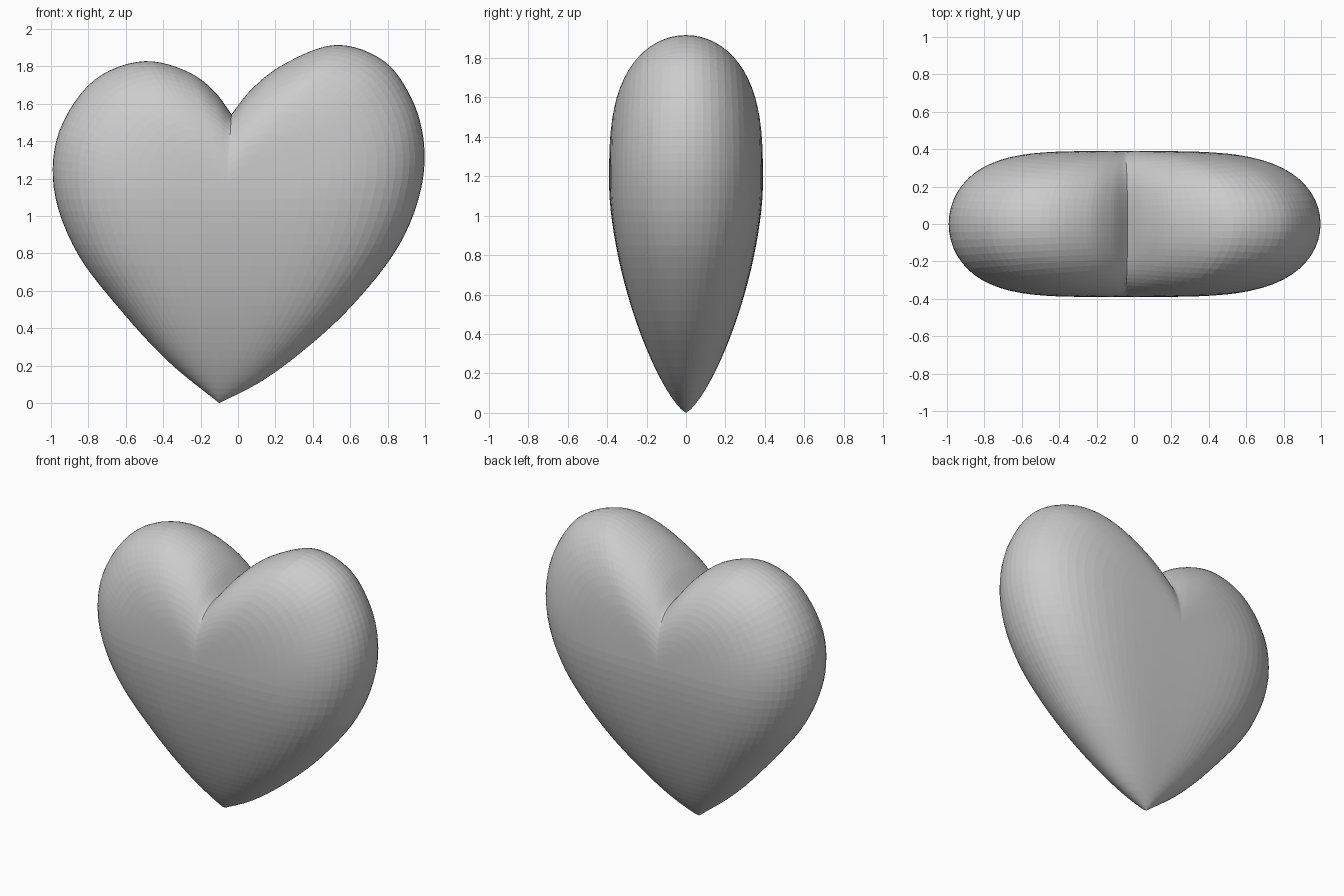
import bpy, bmesh, math
from mathutils import Vector

cube = bpy.data.objects.get("Cube")
if cube:
    bpy.data.objects.remove(cube, do_unlink=True)

MID_Z, MID_X, TIP_X, DEPTH = 1.15, -0.06, -0.10, 0.39
RINGS, ROWS = 20, 24

# Outline knots: lobes run from mid height up to the notch, flanks from tip to mid height
NOTCH = (-0.035, 1.545)
LOBES = {
    1: [(0.98, MID_Z), (0.993, 1.40), (0.93, 1.625), (0.785, 1.825), (0.53, 1.915),
        (0.225, 1.80), (0.065, 1.67), NOTCH],
    -1: [(-0.985, MID_Z), (-0.957, 1.45), (-0.765, 1.73), (-0.5, 1.828),
         (-0.255, 1.765), (-0.125, 1.665), NOTCH],
}
FLANKS = {
    1: [(TIP_X, 0), (0.115, 0.11), (0.33, 0.265), (0.6, 0.51), (0.865, 0.85), (0.98, MID_Z)],
    -1: [(TIP_X, 0), (-0.365, 0.215), (-0.63, 0.5), (-0.87, 0.82), (-0.985, MID_Z)],
}
NOTCH_ANGLE = math.atan2(NOTCH[1] - MID_Z, NOTCH[0] - MID_X)


def spline(knots, before, after, steps):
    """Centripetal curve through the knots."""
    k = [Vector(p) for p in [before] + knots + [after]]
    out = []
    for i in range(1, len(k) - 2):
        pts = k[i - 1:i + 3]
        times = [0.0]
        for a, b in zip(pts, pts[1:]):
            times.append(times[-1] + math.sqrt((b - a).length))
        for j in range(steps):
            t = times[1] + (times[2] - times[1]) * j / steps

            def blend(a, b, lo, hi):
                return a.lerp(b, (t - times[lo]) / (times[hi] - times[lo]))

            first, second, third = [blend(pts[n], pts[n + 1], n, n + 1) for n in range(3)]
            out.append(blend(blend(first, second, 0, 2), blend(second, third, 1, 3), 1, 2))
    return out + [k[-2]]


def x_at(curve, z):
    """Outline x at a given height."""
    for a, b in zip(curve, curve[1:]):
        if z <= b.y:
            return a.x + (b.x - a.x) * (z - a.y) / (b.y - a.y)
    return curve[-1].x


def bulge(r, power):
    return math.sqrt(1 - r ** power) if r < 1 else 0.0


radii = [math.sin(math.pi / 2 * i / RINGS) for i in range(RINGS)] + [1.0]


def lobe_grid(side, face):
    """Rounded upper lobe, swelling from the middle of the heart to its rim."""
    beyond_notch = Vector(NOTCH) * 2 - Vector(LOBES[side][-2])
    grid = []
    for p in spline(LOBES[side], FLANKS[side][-2], beyond_notch, 6):
        ray = p - Vector((MID_X, MID_Z))
        angle = math.atan2(ray.y, ray.x)
        power = 2.3 + 1.9 * math.cos(angle) ** 2
        # the crease below the notch fades towards the middle
        soften = 0.13 * math.sin(angle) * math.exp(-abs(angle - NOTCH_ANGLE) / 0.3)
        column = []
        for r in radii:
            q = ray * r * (1 + soften * (1 - r * r) / ray.length)
            column.append((MID_X + q.x, face * DEPTH * bulge(r, power), MID_Z + q.y))
        grid.append(column)
    return grid


def flank_grid(side, face):
    """Tapering lower half, built from level slices."""
    before_tip = Vector(FLANKS[side][0]) * 2 - Vector(FLANKS[side][1])
    curve = spline(FLANKS[side], before_tip, LOBES[side][1], 8)
    grid = []
    for i in range(ROWS + 1):
        t = (i / ROWS) ** 1.3
        ease = 1 - (1 - t) ** 2
        seam = TIP_X + (MID_X - TIP_X) * ease
        edge = x_at(curve, MID_Z * t)
        depth = DEPTH * (1 - (1 - t) ** 1.6) ** 0.75
        grid.append([(seam + (edge - seam) * r, face * depth * bulge(r, 1.8 + 2.4 * ease),
                      MID_Z * t) for r in radii])
    return grid


def add_grid(bm, grid):
    rows = [[bm.verts.new(co) for co in row] for row in grid]
    for a, b in zip(rows, rows[1:]):
        for i in range(len(a) - 1):
            bm.faces.new((a[i], a[i + 1], b[i + 1], b[i]))


bm = bmesh.new()
for side in (1, -1):
    for face in (1, -1):
        add_grid(bm, lobe_grid(side, face))
        add_grid(bm, flank_grid(side, face))
bmesh.ops.remove_doubles(bm, verts=bm.verts[:], dist=0.0005)
bmesh.ops.recalc_face_normals(bm, faces=bm.faces[:])

mesh = bpy.data.meshes.new("heart")
bm.to_mesh(mesh)
bm.free()
heart = bpy.data.objects.new("heart", mesh)
bpy.context.collection.objects.link(heart)

# Plain grey
grey = bpy.data.materials.new("light_grey")
grey.use_nodes = True
colour = (0.6, 0.6, 0.6, 1)
grey.diffuse_color = colour
grey.node_tree.nodes["Principled BSDF"].inputs["Base Color"].default_value = colour
mesh.materials.append(grey)
